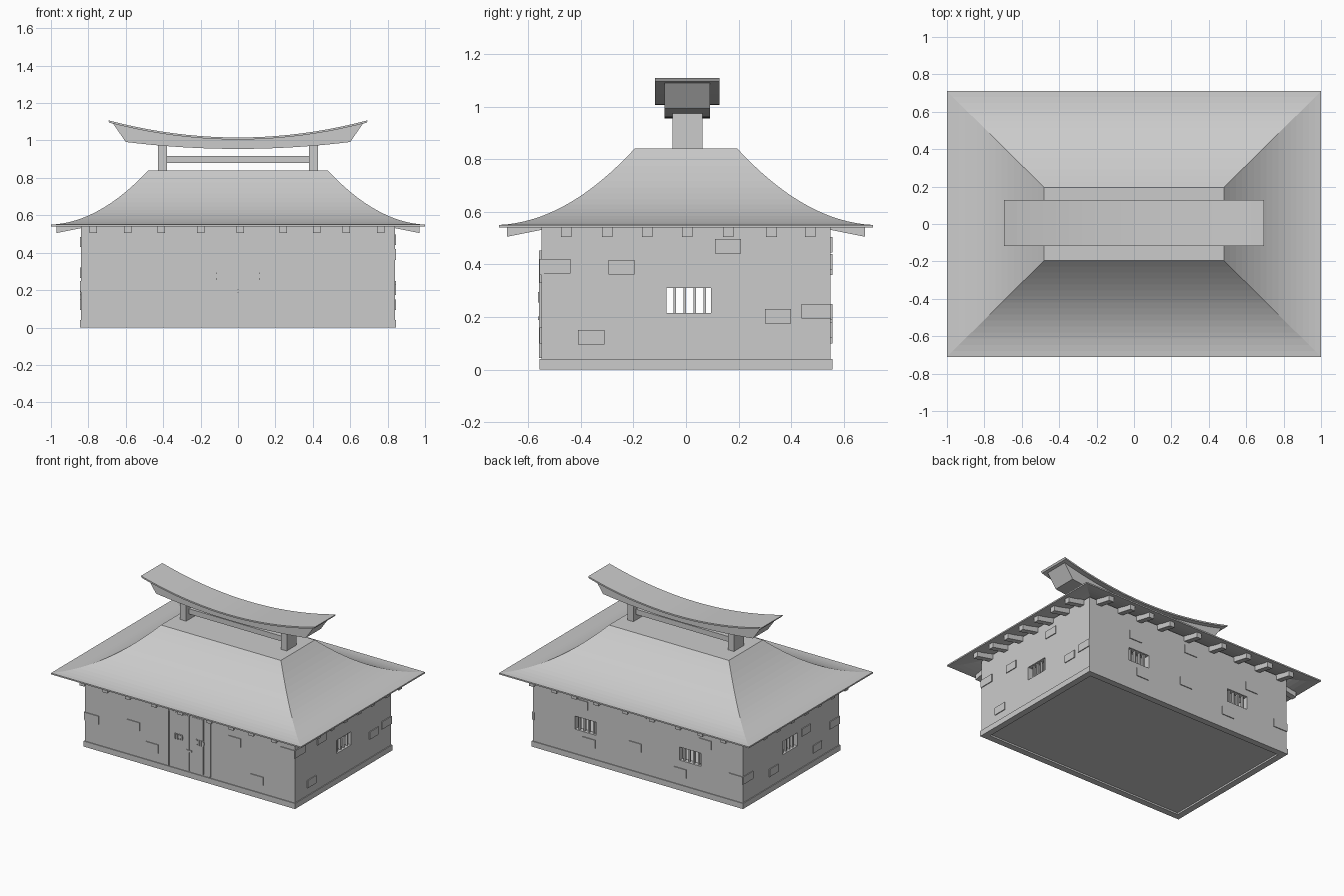
import bpy, bmesh, math

if "Cube" in bpy.data.objects:
    bpy.data.objects.remove(bpy.data.objects["Cube"])

WX, WY = 0.84, 0.55        # wall half sizes


def finish(name, bm):
    bmesh.ops.recalc_face_normals(bm, faces=bm.faces)
    me = bpy.data.meshes.new(name)
    bm.to_mesh(me)
    bm.free()
    ob = bpy.data.objects.new(name, me)
    bpy.context.collection.objects.link(ob)
    return ob


def add_box(bm, x0, x1, y0, y1, z0, z1):
    vs = bmesh.ops.create_cube(bm, size=1)["verts"]
    for v in vs:
        v.co = ((x0 + x1) / 2 + v.co.x * (x1 - x0),
                (y0 + y1) / 2 + v.co.y * (y1 - y0),
                (z0 + z1) / 2 + v.co.z * (z1 - z0))
    return vs


def boxes(name, specs):
    bm = bmesh.new()
    for s in specs:
        add_box(bm, *s)
    return finish(name, bm)


def cut(ob, name, spec):
    cutter = boxes(name, [spec])
    cutter.hide_render = True
    mod = ob.modifiers.new("cut", "BOOLEAN")
    mod.operation, mod.solver, mod.object = "DIFFERENCE", "EXACT", cutter
    bpy.context.view_layer.objects.active = ob
    bpy.ops.object.modifier_apply(modifier=mod.name)
    bpy.data.objects.remove(cutter)


# Hollow walls with barred window openings
walls = boxes("walls", [(-WX, WX, -WY, WY, 0.01, 0.565)])
cut(walls, "room_cutter", (-WX + .04, WX - .04, -WY + .04, WY - .04, -.1, 0.7))
cut(walls, "side_window_cutter", (-1, 1, -.075, .095, .215, .31))
for cx in (-.42, .42):
    cut(walls, "back_window_cutter", (cx - .085, cx + .085, .4, .7, .215, .31))

bars = []
for k in range(4):
    o = -.051 + k * .038
    for s in (-1, 1):
        bars.append((s * .82 - .008, s * .82 + .008, o + .004, o + .013, .21, .315))
        bars.append((s * .42 + o - .012, s * .42 + o, .522, .538, .21, .315))
boxes("window_bars", bars)

# Base trim and recessed floor
base = boxes("base_trim", [(-.846, .846, -.556, .556, 0, .04)])
cut(base, "base_cutter", (-.80, .80, -.51, .51, -.1, .1))
boxes("floor", [(-.81, .81, -.52, .52, .012, .03)])

# Stones standing slightly proud of the walls: (position along wall, height)
P = .006
front = [(-.45, .26), (-.30, .14), (.36, .36), (.54, .13), (.785, .39), (-.785, .22)]
back = [(.45, .41), (.39, .15), (.02, .22), (-.02, .475), (-.34, .13), (-.54, .39), (-.785, .20)]
right = [(-.245, .387), (.16, .467), (.35, .2), (-.36, .12), (-.495, .39), (.495, .22)]
left = [(.2, .14), (-.3, .12), (-.17, .29), (-.495, .22), (.1, .455), (.495, .20)]
stones = []
for pts, s in ((front, -1), (back, 1)):
    for x, z in pts:
        y = sorted((s * (WY - .01), s * (WY + P)))
        e = P if abs(x) > .78 else 0
        stones.append((x - .05 - e, x + .05 + e, *y, z - .03, z + .03))
for pts, s in ((left, -1), (right, 1)):
    for y, z in pts:
        x = sorted((s * (WX - .01), s * (WX + P)))
        e = P if abs(y) > .48 else 0
        stones.append((*x, y - .05 - e, y + .05 + e, z - .025, z + .03))
boxes("wall_stones", stones)

# Double door: fixed side panels, two leaves, grilles and latch
yf = -WY
door = []
for s in (-1, 1):
    def mx(a, b, *r):
        return (*sorted((s * a, s * b)), *r)
    door.append(mx(.115, .165, yf - .003, yf + .01, .05, .45))
    door.append(mx(.002, .111, yf - .006, yf + .01, .05, .445))
    door.append(mx(.163, .169, yf - .008, yf + .01, .045, .452))
    for k in range(4):
        a = .055 + k * .017
        door.append(mx(a, a + .01, yf - .012, yf, .255, .295))
    door.append(mx(.053, .118, yf - .009, yf, .265, .285))
door.append((-.169, .169, yf - .008, yf + .01, .447, .453))
door.append((-.02, .02, yf - .013, yf, .188, .202))
boxes("double_door", door)


# Concave hipped roof shell
def roof_z(u):
    return .55 + .29 * (.08 * u + .92 * u * u)


N = 16
bm = bmesh.new()
steps = [(k / N, 0) for k in range(N, -1, -1)] + [(k / N, -.01) for k in range(N + 1)]
rings = []
for u, dz in steps:
    hx, hy, z = 1 - .52 * u, .71 - .515 * u, roof_z(u) + dz
    rings.append([bm.verts.new((a * hx, b * hy, z))
                  for a, b in ((-1, -1), (1, -1), (1, 1), (-1, 1))])
for r0, r1 in zip(rings, rings[1:]):
    for i in range(4):
        j = (i + 1) % 4
        bm.faces.new((r0[i], r0[j], r1[j], r1[i]))
bm.faces.new(rings[0])
bm.faces.new(rings[-1])
finish("roof", bm)

# Rafter ends under the eaves, rising toward the wall
bm = bmesh.new()


def rafter(along, s, wall, tip, side):
    vs = add_box(bm, -.02, .02, wall - .02, tip, 0, .038)
    for v in vs:
        w, d = v.co.x, v.co.y
        z = v.co.z + .505 + (tip - d) * .2
        v.co = (s * d, along + w, z) if side else (along + w, s * d, z)


for s in (-1, 1):
    for x in (-.773, -.59, -.41, -.2, .013, .243, .42, .58, .762):
        rafter(x, s, WY, .68, False)
    for y in (-.455, -.30, -.148, .005, .16, .325, .473):
        rafter(y, s, WX, .97, True)
finish("rafters", bm)

# Ridge posts and rail
RY = .005
boxes("ridge_posts", [(s * .403 - .024, s * .403 + .024, RY - .057, RY + .057, .83, .985)
                      for s in (-1, 1)])
boxes("ridge_rail", [(-.39, .39, RY - .025, RY + .025, .88, .918)])


# Upswept ridge beam and cap, lofted along x
def cap_z(x):
    return 1.016 + .092 * (x / .695) ** 2


def curved_beam(name, half_y, top_x, bot_x, top, bottom, n=20):
    bm = bmesh.new()
    secs = []
    for k in range(n + 1):
        t = -1 + 2 * k / n
        a, b = t * top_x, t * bot_x
        secs.append([bm.verts.new(c) for c in (
            (b, RY - half_y, bottom(b)), (b, RY + half_y, bottom(b)),
            (a, RY + half_y, top(a)), (a, RY - half_y, top(a)))])
    for p, q in zip(secs, secs[1:]):
        for i in range(4):
            j = (i + 1) % 4
            bm.faces.new((p[i], p[j], q[j], q[i]))
    bm.faces.new(secs[0])
    bm.faces.new(secs[-1])
    finish(name, bm)


curved_beam("ridge_cap", .122, .695, .688, cap_z, lambda x: cap_z(x) - .011)
curved_beam("ridge_beam", .086, .672, .60, lambda x: cap_z(x) - .006,
            lambda x: .955 + .037 * (x / .6) ** 2)
